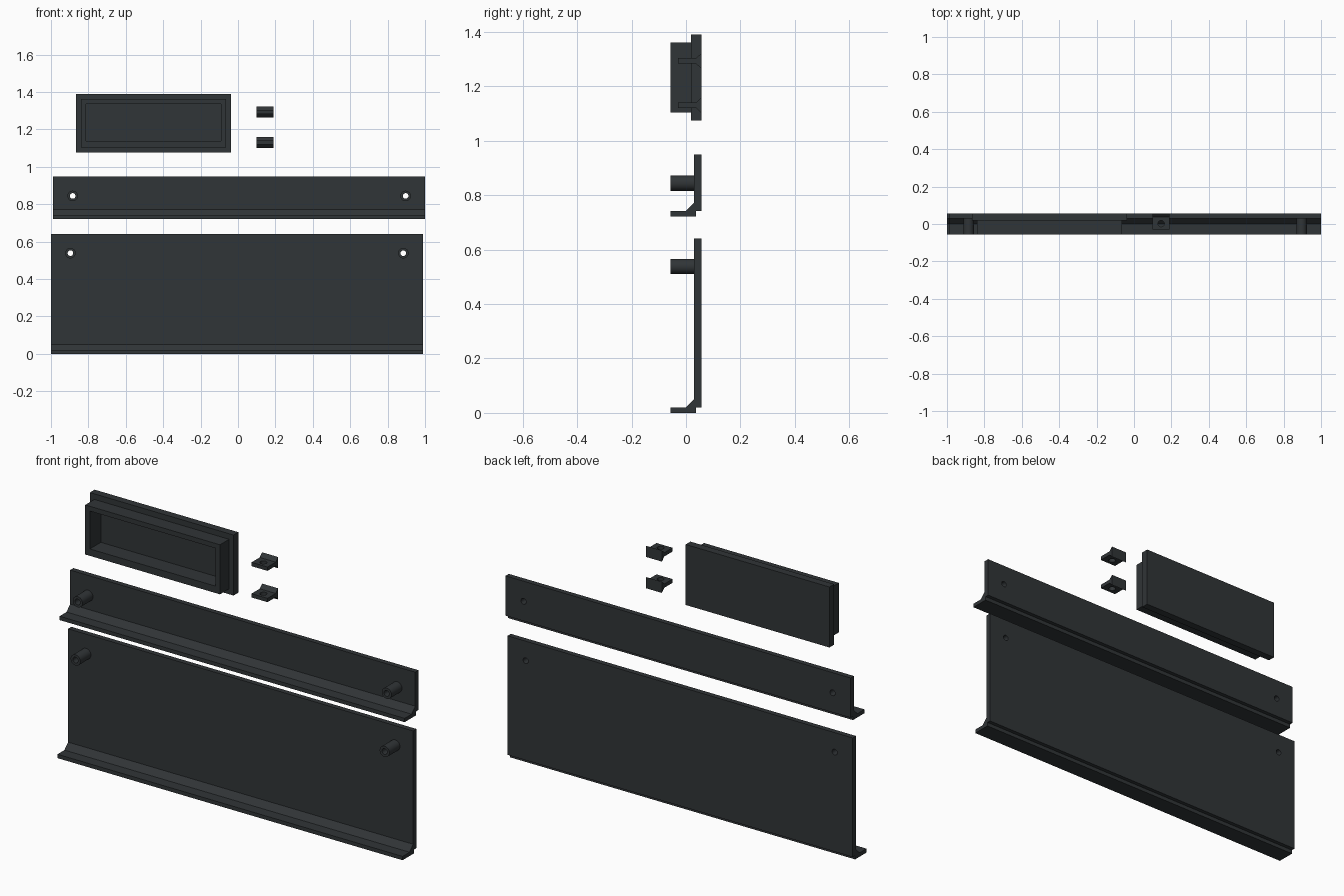
import bpy, bmesh, math
from mathutils import Matrix

if "Cube" in bpy.data.objects:
    bpy.data.objects.remove(bpy.data.objects["Cube"])

DARK = bpy.data.materials.new("dark_plastic")
DARK.diffuse_color = (0.03, 0.035, 0.038, 1)
DARK.use_nodes = True
DARK.node_tree.nodes["Principled BSDF"].inputs["Base Color"].default_value = DARK.diffuse_color
F, B = -0.057, 0.057          # front and back planes


def finish(name, bm):
    bmesh.ops.recalc_face_normals(bm, faces=bm.faces)
    me = bpy.data.meshes.new(name)
    bm.to_mesh(me)
    bm.free()
    me.materials.append(DARK)
    ob = bpy.data.objects.new(name, me)
    bpy.context.collection.objects.link(ob)
    return ob


def extrude_x(name, profile, x0, x1):
    """Extrude a (y, z) profile along x."""
    bm = bmesh.new()
    face = bm.faces.new([bm.verts.new((x0, y, z)) for y, z in profile])
    ext = bmesh.ops.extrude_face_region(bm, geom=[face])
    verts = [g for g in ext["geom"] if isinstance(g, bmesh.types.BMVert)]
    bmesh.ops.translate(bm, verts=verts, vec=(x1 - x0, 0, 0))
    return finish(name, bm)


def box(name, x0, x1, y0, y1, z0, z1):
    return extrude_x(name, [(y0, z0), (y1, z0), (y1, z1), (y0, z1)], x0, x1)


def cylinder(name, centre, radius, length, along_y=True):
    bm = bmesh.new()
    bmesh.ops.create_cone(bm, cap_ends=True, segments=32, radius1=radius,
                          radius2=radius, depth=length)
    rot = Matrix.Rotation(math.pi / 2 if along_y else 0, 4, 'X')
    bmesh.ops.transform(bm, matrix=Matrix.Translation(centre) @ rot, verts=bm.verts)
    return finish(name, bm)


def combine(ob, tool, operation):
    mod = ob.modifiers.new(operation.lower(), 'BOOLEAN')
    mod.operation, mod.object, mod.solver = operation, tool, 'EXACT'
    bpy.context.view_layer.objects.active = ob
    bpy.ops.object.modifier_apply(modifier=mod.name)
    bpy.data.objects.remove(tool)


def smooth(ob):
    bpy.ops.object.select_all(action='DESELECT')
    ob.select_set(True)
    bpy.context.view_layer.objects.active = ob
    bpy.ops.object.shade_smooth_by_angle(angle=math.radians(30))


def lipped_panel(name, cx, z0, z1, hole_z):
    """Upright plate with a forward bottom lip, sloped joint and two screw bosses."""
    profile = [(F, 0), (0.037, 0), (0.037, 0.02), (B, 0.02), (B, z1 - z0),
               (0.03, z1 - z0), (0.03, 0.05), (0, 0.02), (F, 0.02)]
    ob = extrude_x(name, [(y, z + z0) for y, z in profile], cx - 0.994, cx + 0.994)
    for s in (-1, 1):
        x = cx + s * 0.89
        combine(ob, cylinder("boss", (x, -0.0085, hole_z), 0.028, 0.097), 'UNION')
        combine(ob, cylinder("bore", (x, 0, hole_z), 0.015, 0.3), 'DIFFERENCE')
    smooth(ob)


# Two long panels
lipped_panel("lower_panel", -0.006, 0, 0.64, 0.538)
lipped_panel("upper_panel", 0.006, 0.722, 0.949, 0.844)

# Flanged cover, hollow from the front
cover = box("cover", -0.866, -0.038, 0.018, B, 1.075, 1.39)
combine(cover, box("body", -0.84, -0.064, F, 0.03, 1.103, 1.361), 'UNION')
combine(cover, box("cavity", -0.813, -0.091, -0.2, 0.033, 1.139, 1.336), 'DIFFERENCE')

# Two small clips: drilled tab flaring into a flat back
for name, z in (("lower_clip", 1.13), ("upper_clip", 1.293)):
    top = [(B, 0.029), (0.037, 0.01), (-0.03, 0.01)]
    profile = top + [(y, -h) for y, h in reversed(top)]
    clip = extrude_x(name, [(y, z + h) for y, h in profile], 0.099, 0.191)
    combine(clip, cylinder("bore", (0.145, 0.002, z), 0.017, 0.1, False), 'DIFFERENCE')
    smooth(clip)
